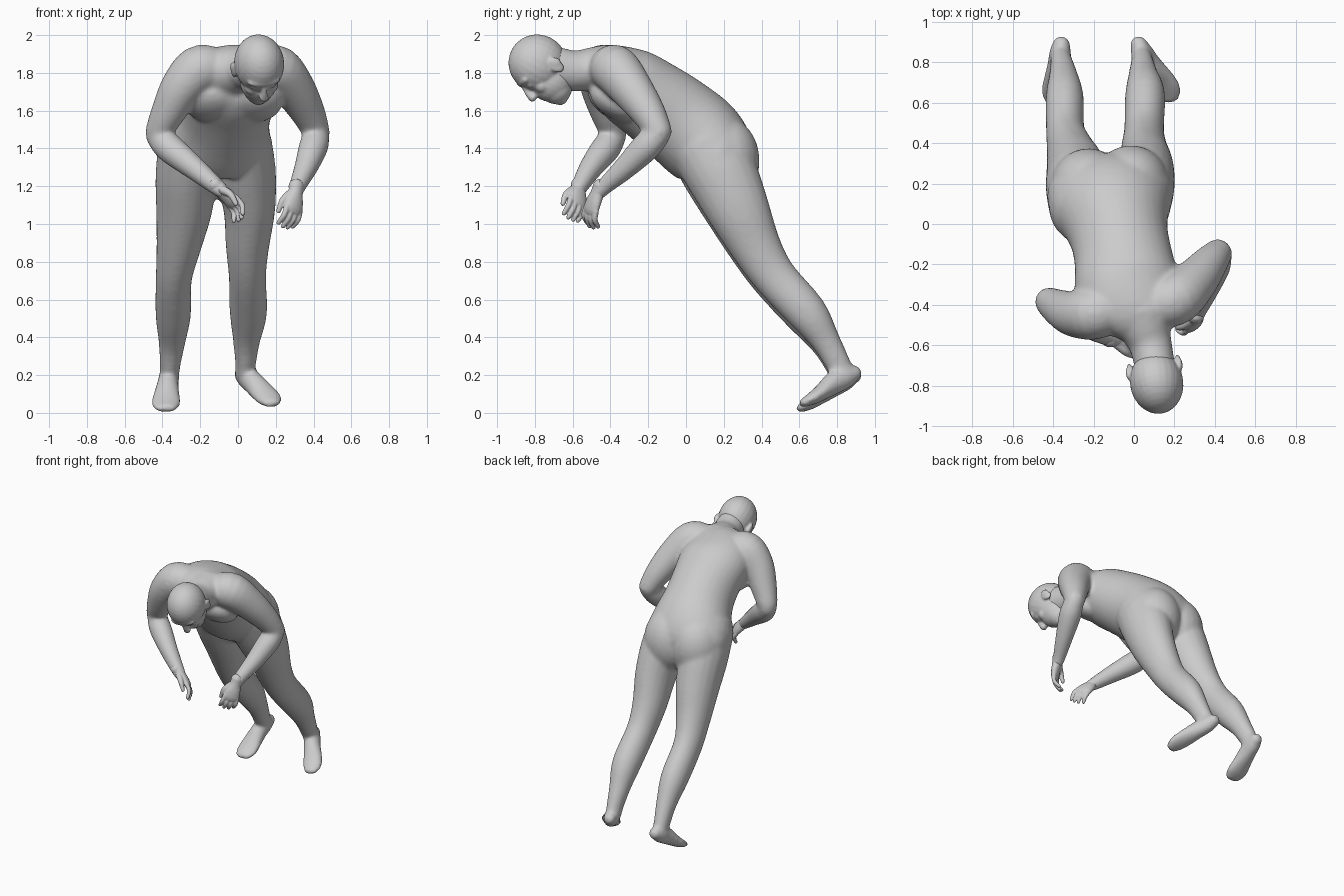
import bpy, bmesh, math
from mathutils import Vector, Matrix


def spline(stations, steps=4):
    """Catmull-Rom through (x, y, z, half_width, half_depth) stations."""
    p = [Vector(s) for s in stations]
    p = [p[0] * 2 - p[1]] + p + [p[-1] * 2 - p[-2]]
    out = []
    for i in range(1, len(p) - 2):
        a, b, c, d = p[i - 1:i + 3]
        for k in range(steps):
            t = k / steps
            out.append(0.5 * (b * 2 + (c - a) * t + (a * 2 - b * 5 + c * 4 - d) * t * t
                              + (b * 3 - a - c * 3 + d) * t ** 3))
    return out + [p[-2]]


def loft(bm, stations, side=(1, 0, 0), n=20):
    """Closed elliptical tube with rounded ends."""
    pts = spline(stations)
    cen = [Vector(q[:3]) for q in pts]
    rad = [(max(q[3], .004), max(q[4], .004)) for q in pts]
    for first in (True, False):
        e, i = (0, 1) if first else (-1, -2)
        t = (cen[e] - cen[i]).normalized()
        r, c = rad[e], cen[e]
        for off, s in ((.5, .85), (.85, .45)):
            nc, nr = c + t * min(r) * off, (r[0] * s, r[1] * s)
            if first:
                cen.insert(0, nc)
                rad.insert(0, nr)
            else:
                cen.append(nc)
                rad.append(nr)
    rings = []
    for i, c in enumerate(cen):
        t = (cen[min(i + 1, len(cen) - 1)] - cen[max(i - 1, 0)]).normalized()
        s = Vector(side)
        s = (s - t * s.dot(t)).normalized()
        d = t.cross(s)
        rings.append([bm.verts.new(c + s * rad[i][0] * math.cos(k * math.tau / n)
                                   + d * rad[i][1] * math.sin(k * math.tau / n)) for k in range(n)])
    for r0, r1 in zip(rings, rings[1:]):
        for k in range(n):
            bm.faces.new((r0[k], r0[(k + 1) % n], r1[(k + 1) % n], r1[k]))
    bm.faces.new(rings[0][::-1])
    bm.faces.new(rings[-1])


def blob(bm, center, radii, rot=Matrix.Identity(3)):
    m = Matrix.Translation(center) @ rot.to_4x4() @ Matrix.Diagonal((*radii, 1))
    bmesh.ops.create_uvsphere(bm, u_segments=24, v_segments=16, radius=1, matrix=m)


def finish(bm, name, voxel, smooth):
    """Fuse the overlapping volumes into one smooth skin."""
    bmesh.ops.recalc_face_normals(bm, faces=bm.faces)
    me = bpy.data.meshes.new(name)
    bm.to_mesh(me)
    bm.free()
    ob = bpy.data.objects.new(name, me)
    bpy.context.collection.objects.link(ob)
    rm = ob.modifiers.new("fuse", 'REMESH')
    rm.mode, rm.voxel_size, rm.use_smooth_shade = 'VOXEL', voxel, True
    sm = ob.modifiers.new("soften", 'SMOOTH')
    sm.factor, sm.iterations = .5, smooth
    return ob


def rounds(rows):
    return [(*r, r[3]) for r in rows]


body = bmesh.new()

# Torso, from neck base to crotch
loft(body, [(.05, -.53, 1.81, .12, .10), (.01, -.43, 1.805, .22, .15), (-.03, -.315, 1.74, .26, .205),
            (-.05, -.185, 1.655, .245, .222), (-.075, -.055, 1.56, .245, .235), (-.105, .075, 1.45, .285, .242),
            (-.12, .16, 1.35, .31, .215), (-.12, .19, 1.27, .21, .14)], n=32)
tilt = Matrix.Rotation(math.radians(-32), 3, 'X')
for x, y in ((-.14, -.385), (.085, -.375)):
    blob(body, (x, y, 1.645), (.15, .15, .085), tilt)
for x, y in ((-.225, .185), (-.015, .20)):
    blob(body, (x, y, 1.335), (.19, .19, .235))

# Neck, sloping into the shoulders
loft(body, [(.03, -.42, 1.83, .17, .12), (.05, -.50, 1.82, .135, .115), (.08, -.59, 1.81, .108, .108),
            (.105, -.71, 1.83, .10, .115)])

# Legs
loft(body, [(-.26, .08, 1.43, .16, .19), (-.275, .175, 1.26, .162, .19), (-.285, .262, 1.08, .15, .168),
            (-.315, .36, .875, .118, .135),
            (-.34, .462, .71, .096, .116), (-.343, .628, .52, .094, .108), (-.35, .737, .368, .070, .078),
            (-.36, .803, .25, .055, .067), (-.362, .83, .20, .052, .062)])
loft(body, [(.02, .09, 1.43, .16, .19), (.04, .19, 1.26, .162, .19), (.06, .275, 1.08, .138, .168),
            (.05, .37, .88, .115, .135),
            (.05, .47, .72, .099, .116), (.055, .64, .53, .099, .108), (.045, .74, .38, .072, .078),
            (.04, .805, .26, .055, .067), (.035, .83, .21, .052, .062)])

# Feet
for foot in ([(-.36, .89, .20, .045, .045), (-.365, .85, .185, .054, .062), (-.372, .78, .145, .059, .062),
              (-.378, .71, .09, .072, .045), (-.382, .655, .05, .08, .034), (-.38, .605, .025, .062, .024)],
             [(.022, .89, .21, .045, .045), (.04, .85, .195, .054, .062), (.08, .785, .16, .059, .062),
              (.13, .72, .11, .068, .045), (.165, .665, .075, .07, .034), (.18, .62, .052, .052, .024)]):
    loft(body, foot)

# Upper arms and forearms
for arm in ([(.13, -.40, 1.82, .12), (.21, -.37, 1.815, .13), (.30, -.285, 1.71, .113),
             (.37, -.20, 1.59, .092), (.415, -.145, 1.49, .073)],
            [(.418, -.148, 1.475, .068), (.40, -.21, 1.41, .078), (.36, -.32, 1.30, .063),
             (.315, -.43, 1.20, .046), (.305, -.465, 1.165, .041)],
            [(-.13, -.43, 1.82, .12), (-.21, -.445, 1.815, .13), (-.30, -.445, 1.72, .113),
             (-.37, -.415, 1.59, .092), (-.42, -.385, 1.49, .073)],
            [(-.425, -.38, 1.465, .066), (-.36, -.425, 1.40, .078), (-.23, -.505, 1.295, .063),
             (-.11, -.565, 1.195, .046), (-.085, -.575, 1.175, .041)]):
    loft(body, rounds(arm), side=(.3, .8, .3))

finish(body, "body", .011, 17)

# Head: local axes are side, front, up
up = Vector((.12, -.89, .45)).normalized()
side = Vector((.97, .2, .1))
side = (side - up * side.dot(up)).normalized()
front = side.cross(up)
if front.z > 0:
    front = -front
R = Matrix((side, front, up)).transposed()
C = Vector((.112, -.785, 1.85))


def face(s, f, u):
    return C + R @ Vector((s, f, u))


head = bmesh.new()
blob(head, C, (.132, .154, .156), R)
blob(head, face(0, .05, -.10), (.10, .115, .12), R)
blob(head, face(0, .075, -.145), (.08, .085, .085), R)
blob(head, face(0, .108, -.185), (.048, .042, .042), R)
blob(head, face(0, .118, .03), (.09, .035, .03), R)
loft(head, [(*face(0, .145, .01), .014, .016), (*face(0, .165, -.025), .016, .02),
            (*face(0, .178, -.055), .026, .022)], side=side)
for f, u in ((.15, -.108), (.145, -.13)):
    blob(head, face(0, f, u), (.038, .014, .012), R)
for s in (-1, 1):
    blob(head, face(s * .05, .105, -.065), (.04, .04, .04), R)
    blob(head, face(s * .045, .128, -.008), (.024, .018, .015), R)
    blob(head, face(s * .122, -.01, -.08), (.016, .032, .045), R)
    blob(head, face(s * .133, -.025, -.065), (.010, .026, .032), R)
finish(head, "head", .007, 6)


# Hands with four curled fingers and a thumb
def hand(name, wrist, d, w):
    wrist, d, w = Vector(wrist), Vector(d).normalized(), Vector(w)
    w = (w - d * w.dot(d)).normalized()
    palm = -d.cross(w)

    def at(along, across, curl):
        return tuple(wrist + d * along + w * across + palm * curl)

    bm = bmesh.new()
    loft(bm, [(*at(-.04, 0, 0), .042, .04), (*at(0, 0, 0), .04, .034), (*at(.05, 0, 0), .052, .03),
              (*at(.09, 0, .004), .056, .026), (*at(.105, 0, .006), .052, .022)], side=w)
    for i in range(4):
        x = (i - 1.5) * .029
        ln = (.95, 1.05, 1, .82)[i]
        loft(bm, [(*at(.09, x, .004), .016, .016), (*at(.09 + .055 * ln, x * 1.1, .018), .015, .015),
                  (*at(.09 + .09 * ln, x * 1.1, .058), .012, .012)], side=w, n=10)
    loft(bm, [(*at(.01, -.025, .01), .024, .024), (*at(.06, -.06, .026), .019, .019),
              (*at(.115, -.062, .05), .013, .013)], side=w, n=10)
    finish(bm, name, .005, 2)


hand("left_hand", (.305, -.468, 1.165), (-.1, -.42, -.95), (.75, .6, -.2))
hand("right_hand", (-.095, -.57, 1.182), (.68, -.02, -.6), (-.4, .75, -.45))
